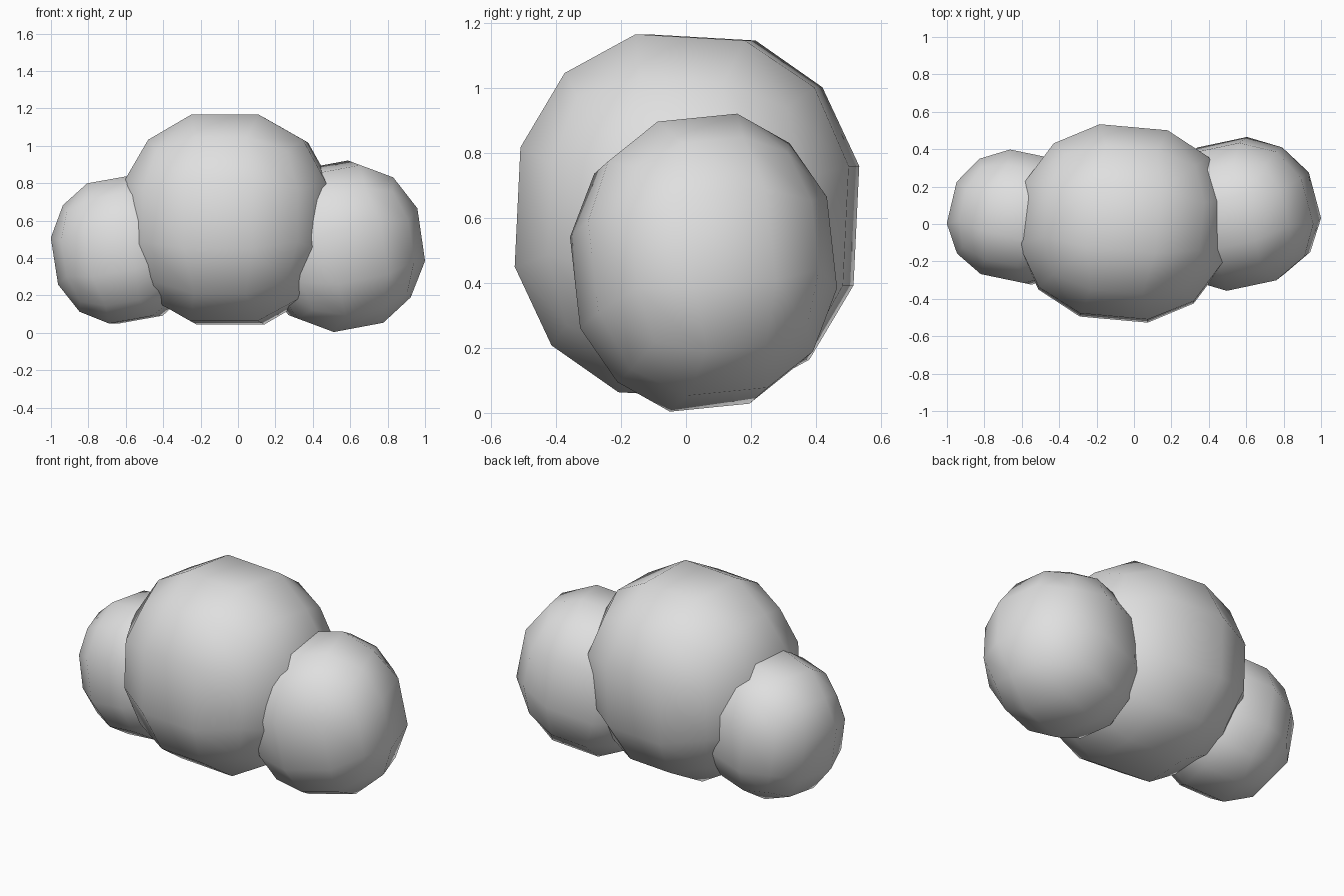
import bpy
import bmesh
from math import radians
from mathutils import Euler, Matrix

cube = bpy.data.objects.get("Cube")
if cube:
    bpy.data.objects.remove(cube, do_unlink=True)

# One plain grey for everything
grey = bpy.data.materials.new("light_grey")
grey.use_nodes = True
color = (0.74, 0.74, 0.74, 1)
grey.diffuse_color = color
bsdf = next(n for n in grey.node_tree.nodes if n.type == 'BSDF_PRINCIPLED')
bsdf.inputs["Base Color"].default_value = color


def ball(name, center, radii, angles):
    """Low-poly ball: a cube with three by three faces per side, rounded out."""
    bm = bmesh.new()
    bmesh.ops.create_cube(bm, size=2)
    bmesh.ops.subdivide_edges(bm, edges=bm.edges[:], cuts=2, use_grid_fill=True)
    for v in bm.verts:
        v.co.normalize()

    turn = Euler([radians(a) for a in angles]).to_matrix().to_4x4()
    size = Matrix.Diagonal((*radii, 1))
    bm.transform(Matrix.Translation(center) @ size @ turn)
    for face in bm.faces:
        face.smooth = True

    mesh = bpy.data.meshes.new(name)
    bm.to_mesh(mesh)
    bm.free()
    mesh.materials.append(grey)
    bpy.context.collection.objects.link(bpy.data.objects.new(name, mesh))


# Large middle ball with a smaller one on each side
ball("middle_ball", (-0.055, 0.003, 0.605), (0.605, 0.562, 0.61), (-3, 0, -5.5))
ball("left_ball", (0.55, 0.054, 0.4625), (0.457, 0.42, 0.475), (5, -10, 13))
ball("right_ball", (-0.605, 0.037, 0.445), (0.402, 0.377, 0.42), (0, -9.5, -12.5))
